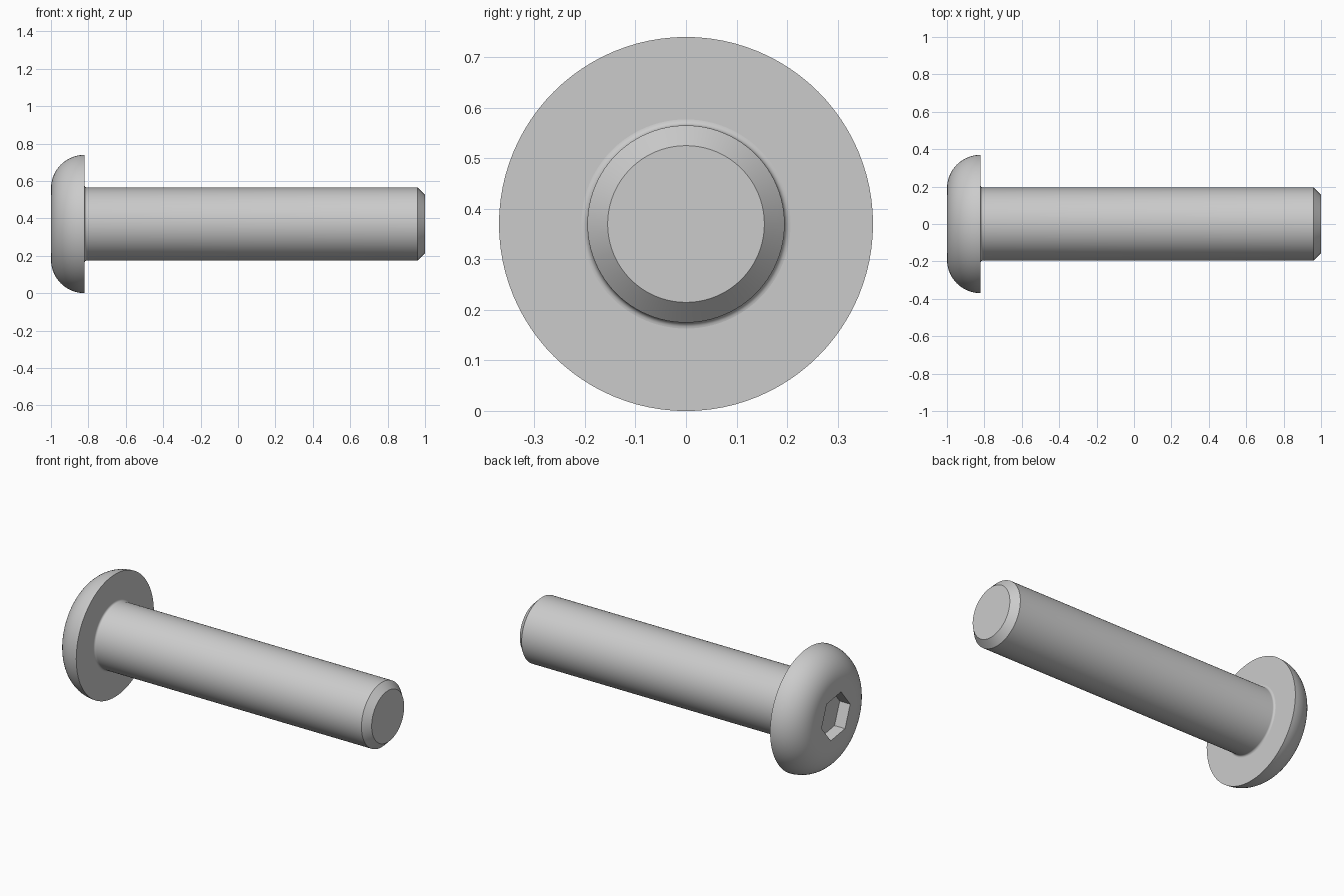
import bpy, bmesh, math
from mathutils import Matrix

cube = bpy.data.objects.get("Cube")
if cube:
    bpy.data.objects.remove(cube, do_unlink=True)

AXIS_Z = 0.37       # height of the bolt's axis
HEAD_R = 0.37
SHANK_R = 0.195
SEAT_X = -0.82      # underside of the head
ROUND = 0.18        # head edge radius
FILLET = 0.012

steel = bpy.data.materials.new("steel_grey")
steel.use_nodes = True
colour = (0.6, 0.6, 0.6, 1)
steel.diffuse_color = colour
steel.node_tree.nodes["Principled BSDF"].inputs["Base Color"].default_value = colour


def add_object(name, bm):
    mesh = bpy.data.meshes.new(name)
    bmesh.ops.recalc_face_normals(bm, faces=bm.faces)
    bm.to_mesh(mesh)
    bm.free()
    mesh.materials.append(steel)
    obj = bpy.data.objects.new(name, mesh)
    obj.location.z = AXIS_Z
    bpy.context.collection.objects.link(obj)
    return obj


def lathe(name, profile, steps=96):
    """Turn (x, radius) points about the x axis."""
    bm = bmesh.new()
    verts = [bm.verts.new((x, 0, r)) for x, r in profile]
    edges = [bm.edges.new(pair) for pair in zip(verts, verts[1:])]
    bmesh.ops.spin(bm, geom=verts + edges, cent=(0, 0, 0), axis=(1, 0, 0),
                   angle=math.tau, steps=steps)
    bmesh.ops.remove_doubles(bm, verts=bm.verts, dist=1e-5)
    bmesh.ops.holes_fill(bm, edges=bm.edges, sides=0)
    return add_object(name, bm)


def arc(cx, cr, radius, start, end, count):
    angles = [math.radians(start + (end - start) * i / count) for i in range(count + 1)]
    return [(cx + radius * math.cos(a), cr + radius * math.sin(a)) for a in angles]


# Rounded button head with a flat top
head = lathe("button_head", arc(SEAT_X, HEAD_R - ROUND, ROUND, 180, 90, 16))

# Shank with a small fillet under the head and a chamfered tip
fillet = arc(SEAT_X + FILLET, SHANK_R + FILLET, FILLET, 180, 270, 5)
shank = lathe("shank", [(SEAT_X - 0.02, SHANK_R + FILLET)] + fillet
              + [(0.96, SHANK_R), (1, 0.155)])

# Hexagonal drive socket cut into the head
bm = bmesh.new()
bmesh.ops.create_cone(bm, cap_ends=True, segments=6, radius1=0.138, radius2=0.138, depth=0.14)
bmesh.ops.transform(bm, verts=bm.verts,
                    matrix=Matrix.Translation((-1, 0, 0))
                    @ Matrix.Rotation(math.radians(21), 4, "X")
                    @ Matrix.Rotation(math.radians(90), 4, "Z")
                    @ Matrix.Rotation(math.radians(90), 4, "X"))
cutter = add_object("socket_cutter", bm)
cutter.hide_render = True
cut = head.modifiers.new("socket", "BOOLEAN")
cut.operation = "DIFFERENCE"
cut.solver = "EXACT"
cut.object = cutter
bpy.context.view_layer.objects.active = head
bpy.ops.object.modifier_apply(modifier=cut.name)
bpy.data.objects.remove(cutter, do_unlink=True)

# Smooth the turned surfaces, keeping the machined edges crisp
bpy.ops.object.select_all(action="DESELECT")
for part in (head, shank):
    part.select_set(True)
bpy.context.view_layer.objects.active = head
bpy.ops.object.shade_smooth_by_angle(angle=math.radians(30))
